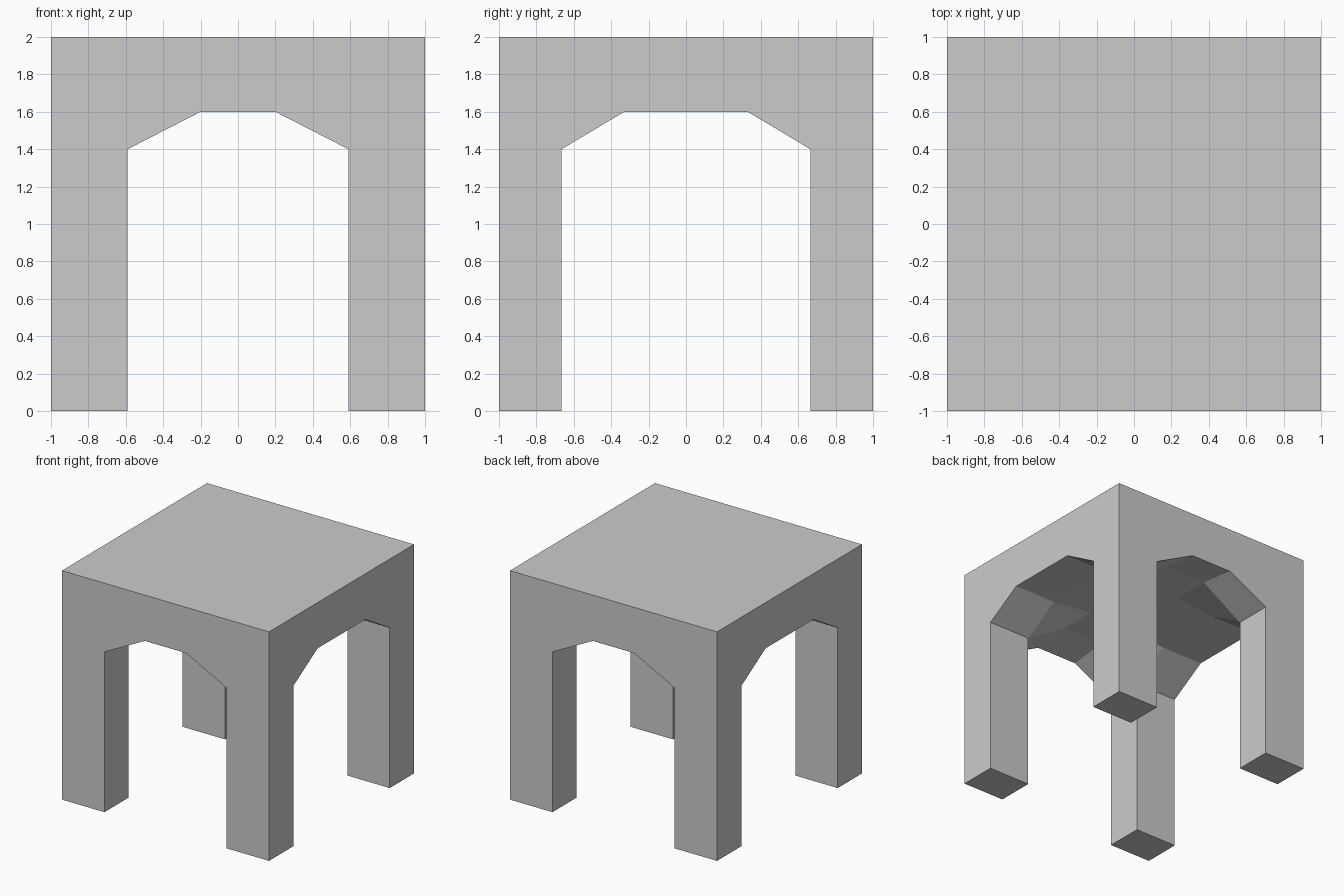
import bpy, bmesh

if "Cube" in bpy.data.objects:
    bpy.data.objects.remove(bpy.data.objects["Cube"])

XS = [-1, -0.59, -0.2, 0.2, 0.59, 1]
YS = [-1, -0.665, -0.33, 0.33, 0.665, 1]
SPRING, CROWN, DOME, TOP = 1.4, 1.6, 1.64, 2.0

# Underside height by (x ring, y ring), ring 0 = centre, 2 = outer face
HEIGHT = {(0, 0): DOME, (0, 1): DOME, (0, 2): CROWN, (1, 0): CROWN, (2, 0): CROWN,
          (1, 1): SPRING, (1, 2): SPRING, (2, 1): SPRING}

bm = bmesh.new()


def face(*points):
    bm.faces.new([bm.verts.new(p) for p in points])


def ring(i):
    return max(i - 3, 2 - i)


def under(i, j):
    return (XS[i], YS[j], HEIGHT[ring(i), ring(j)])


def arch(c):
    """Outline of one outer wall, as (across, z) pairs."""
    return [(c[0], 0), (c[1], 0), (c[1], SPRING), (c[2], CROWN), (c[3], CROWN),
            (c[4], SPRING), (c[4], 0), (c[5], 0), (c[5], TOP), (c[0], TOP)]


# Roof slab top and vaulted underside
face((-1, -1, TOP), (1, -1, TOP), (1, 1, TOP), (-1, 1, TOP))
for i in range(5):
    for j in range(5):
        if i in (0, 4) and j in (0, 4):
            continue
        face(under(i, j), under(i + 1, j), under(i + 1, j + 1), under(i, j + 1))

# Four arched outer walls
for s in (-1, 1):
    face(*[(a, s, z) for a, z in arch(XS)])
    face(*[(s, a, z) for a, z in arch(YS)])

# Feet and inner walls of the four legs
for sx in (-1, 1):
    for sy in (-1, 1):
        x, y = sx * XS[4], sy * YS[4]
        face((x, y, 0), (sx, y, 0), (sx, sy, 0), (x, sy, 0))
        face((x, y, 0), (sx, y, 0), (sx, y, SPRING), (x, y, SPRING))
        face((x, y, 0), (x, sy, 0), (x, sy, SPRING), (x, y, SPRING))

bmesh.ops.remove_doubles(bm, verts=bm.verts[:], dist=0.0001)
bmesh.ops.recalc_face_normals(bm, faces=bm.faces[:])
mesh = bpy.data.meshes.new("vaulted_arch_block")
bm.to_mesh(mesh)
bm.free()
bpy.context.collection.objects.link(bpy.data.objects.new("vaulted_arch_block", mesh))
